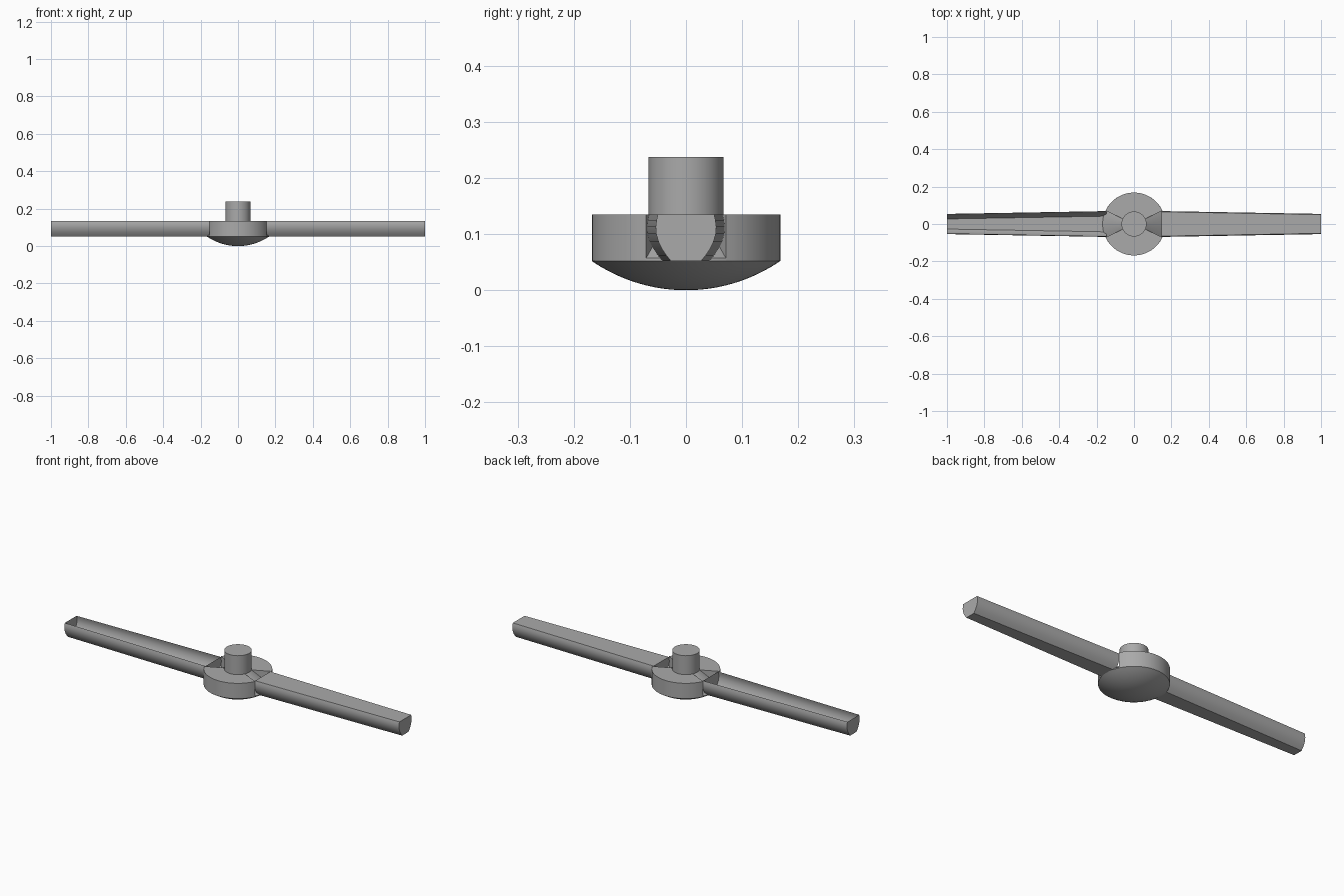
import bpy, bmesh
from math import cos, sin, pi, radians, sqrt

if "Cube" in bpy.data.objects:
    bpy.data.objects.remove(bpy.data.objects["Cube"])

grey = bpy.data.materials.new("plain_grey")
grey.use_nodes = True
GREY = (0.4, 0.4, 0.4, 1)
grey.diffuse_color = GREY
grey.node_tree.nodes["Principled BSDF"].inputs["Base Color"].default_value = GREY

HUB_R, SHAFT_R = 0.168, 0.067
LOW, TOP, SHAFT_TOP = 0.052, 0.135, 0.237
NOTCH = radians(25)


def finish(name, bm, recalc=True):
    if recalc:
        bmesh.ops.recalc_face_normals(bm, faces=bm.faces)
    mesh = bpy.data.meshes.new(name)
    bm.to_mesh(mesh)
    bm.free()
    obj = bpy.data.objects.new(name, mesh)
    bpy.context.collection.objects.link(obj)
    mesh.materials.append(grey)
    bpy.ops.object.select_all(action="DESELECT")
    obj.select_set(True)
    bpy.context.view_layer.objects.active = obj
    bpy.ops.object.shade_smooth_by_angle(angle=radians(30))
    return obj


def loft(bm, rings, closed=True):
    """Join successive point rings with quads and return the vertex rings."""
    rows = [[bm.verts.new(p) for p in ring] for ring in rings]
    for a, b in zip(rows, rows[1:]):
        n = len(a)
        for i in range(n if closed else n - 1):
            j = (i + 1) % n
            bm.faces.new((a[i], a[j], b[j], b[i]))
    return rows


def hub_sector(name, start, end, outer_top):
    """Closed wedge of the hub between two angles."""
    bm = bmesh.new()
    count = max(8, int((end - start) / radians(5)))
    rings = []
    for i in range(count + 1):
        a = start + (end - start) * i / count
        corners = ((SHAFT_R, LOW), (HUB_R, LOW), (HUB_R, outer_top), (SHAFT_R, TOP))
        rings.append([(r * cos(a), r * sin(a), z) for r, z in corners])
    rows = loft(bm, rings)
    bm.faces.new(rows[0])
    bm.faces.new(rows[-1])
    finish(name, bm)


# Hub: two full-height sides and two sloped notches facing the arms
hub_sector("hub_back", NOTCH, pi - NOTCH, TOP)
hub_sector("hub_front", pi + NOTCH, 2 * pi - NOTCH, TOP)
hub_sector("hub_notch_left", -NOTCH, NOTCH, LOW + 0.005)
hub_sector("hub_notch_right", pi - NOTCH, pi + NOTCH, LOW + 0.005)

# Shaft
bm = bmesh.new()
rings = [[(SHAFT_R * cos(2 * pi * i / 64), SHAFT_R * sin(2 * pi * i / 64), z)
          for i in range(64)] for z in (LOW, SHAFT_TOP)]
for row in loft(bm, rings):
    bm.faces.new(row)
finish("shaft", bm)

# Shallow dome under the hub
bm = bmesh.new()
ball = (HUB_R ** 2 + LOW ** 2) / (2 * LOW)
rings = []
for k in range(1, 13):
    r = HUB_R * k / 12
    z = ball - sqrt(ball ** 2 - r ** 2)
    rings.append([(r * cos(2 * pi * i / 64), r * sin(2 * pi * i / 64), z)
                  for i in range(64)])
rows = loft(bm, rings)
tip = bm.verts.new((0, 0, 0))
for i in range(64):
    bm.faces.new((tip, rows[0][i], rows[0][(i + 1) % 64]))
bm.faces.new(rows[-1])
finish("bottom_dome", bm)

# Arms: curved sides, flat bottom, tapering towards the tip
SIDE = [(0.050, TOP), (0.0525, 0.125), (0.054, 0.113), (0.053, 0.1), (0.049, 0.086),
        (0.043, 0.074), (0.035, 0.062), (0.027, LOW)]


def arm(name, direction, covered):
    bm = bmesh.new()
    rings = []
    for x, extra in ((0.148, 0.015), (1.0, 0)):
        half = [(x * direction, y + extra, z) for y, z in SIDE]
        rings.append(half + [(px, -y, z) for px, y, z in reversed(half)])
    rows = loft(bm, rings)
    bm.faces.new(rows[0])
    bm.faces.new(rows[-1])
    bmesh.ops.recalc_face_normals(bm, faces=bm.faces)
    if not covered:
        lid = [f for f in bm.faces if all(abs(v.co.z - TOP) < 1e-4 for v in f.verts)]
        bmesh.ops.delete(bm, geom=lid, context="FACES_ONLY")
    finish(name, bm, recalc=False)


arm("left_arm", 1, True)
arm("right_arm_trough", -1, False)
